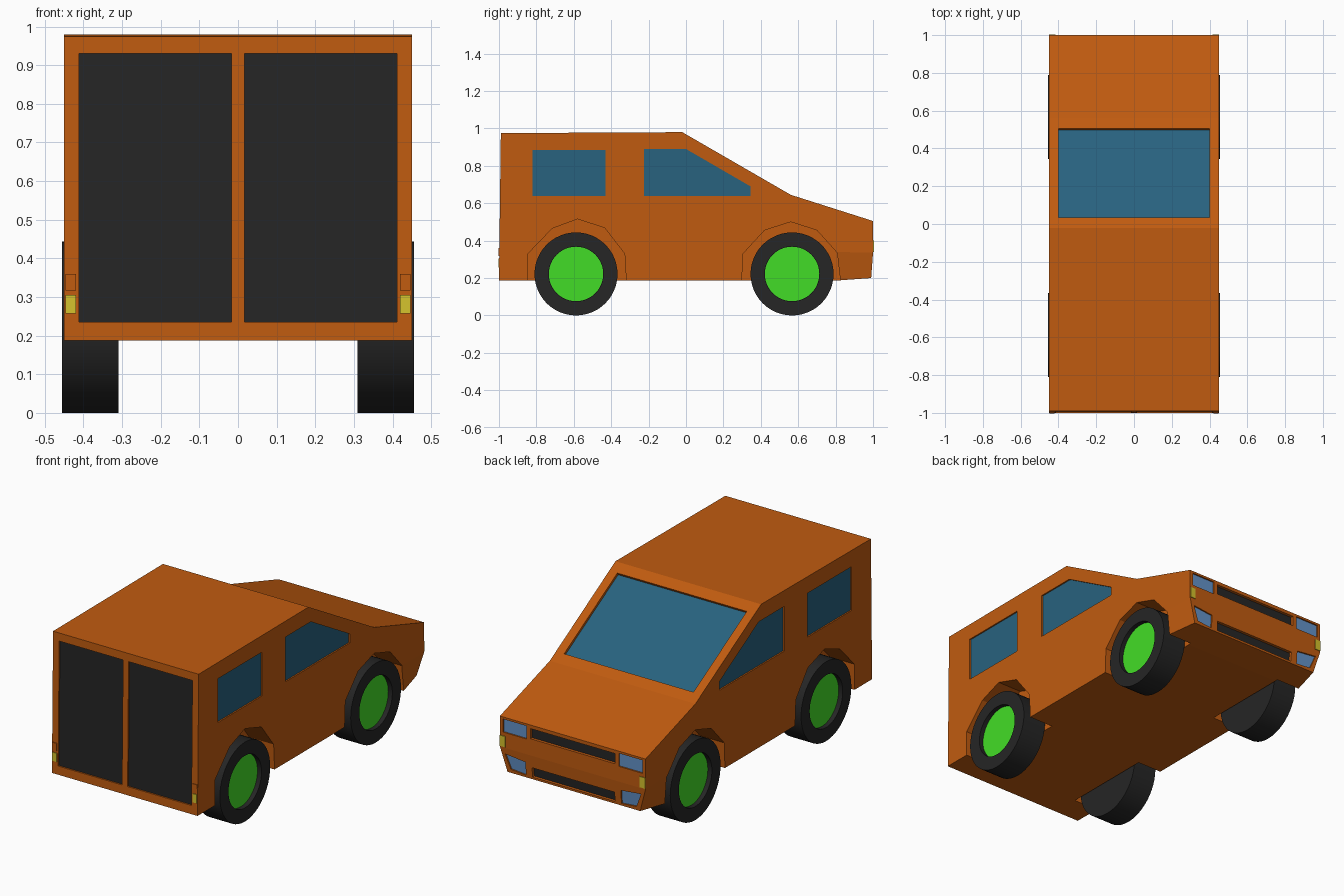
import bpy, bmesh, math
from mathutils import Vector

if "Cube" in bpy.data.objects:
    bpy.data.objects.remove(bpy.data.objects["Cube"])


def material(name, rgb):
    m = bpy.data.materials.new(name)
    m.diffuse_color = (*rgb, 1)
    m.use_nodes = True
    m.node_tree.nodes["Principled BSDF"].inputs["Base Color"].default_value = m.diffuse_color
    return m


ORANGE = material("body orange", (0.53, 0.105, 0.005))
DARK = material("rubber and trim black", (0.019, 0.019, 0.019))
GLASS = material("window blue", (0.021, 0.122, 0.21))
GREEN = material("hub green", (0.055, 0.72, 0.02))
LAMP = material("headlight blue", (0.127, 0.29, 0.58))
YELLOW = material("marker yellow", (0.66, 0.54, 0.026))


def finish(bm, name, mat, recalc=True):
    if recalc:
        bmesh.ops.recalc_face_normals(bm, faces=bm.faces)
    me = bpy.data.meshes.new(name)
    bm.to_mesh(me)
    bm.free()
    me.materials.append(mat)
    ob = bpy.data.objects.new(name, me)
    bpy.context.collection.objects.link(ob)
    return ob


def prism(bm, pts, vec):
    """Closed prism from a polygon swept along vec."""
    a = [bm.verts.new(p) for p in pts]
    b = [bm.verts.new(Vector(p) + Vector(vec)) for p in pts]
    bm.faces.new(a)
    bm.faces.new(b[::-1])
    for i in range(len(a)):
        j = (i + 1) % len(a)
        bm.faces.new((a[i], b[i], b[j], a[j]))


def flip(pts):
    return [(-x, y, z) for x, y, z in pts]


cut = bmesh.new()


def panel(name, pts, out, mat, depth=0.012):
    """Recess cut into the body, with a coloured sheet on its floor."""
    out = Vector(out).normalized()
    prism(cut, [Vector(p) + out * 0.03 for p in pts], -out * (0.03 + depth))
    bm = bmesh.new()
    f = bm.faces.new([bm.verts.new(Vector(p) - out * (depth - 0.002)) for p in pts])
    f.normal_update()
    if f.normal.dot(out) < 0:
        f.normal_flip()
    finish(bm, name, mat, False)


def rect(x0, x1, z0, z1, y):
    return [(x, y(z), z) for x, z in ((x0, z0), (x1, z0), (x1, z1), (x0, z1))]


def rear_y(z):
    return -1 + 0.01 * (z - 0.19) / 0.785


def nose_y(z):
    return 1 - 0.01 * max(0, 0.335 - z) / 0.135


# Body shell: side outline as (x, y, z), tucked in at the lower nose
outline = [(0.45, -1, 0.187), (0.45, -0.99, 0.975), (0.45, -0.02, 0.98),
           (0.45, 0.56, 0.645), (0.45, 1, 0.505), (0.45, 1, 0.335),
           (0.41, 0.99, 0.2), (0.45, 0.81, 0.187)]
bm = bmesh.new()
sides = []
for pts in (outline, flip(outline)):
    v = [bm.verts.new(p) for p in pts]
    kink = bm.verts.new((pts[0][0], 0.79, 0.34))
    bm.faces.new(v[:6] + [kink, v[7]])
    bm.faces.new((kink, v[5], v[6], v[7]))
    sides.append(v)
for i in range(8):
    j = (i + 1) % 8
    bm.faces.new((sides[0][i], sides[0][j], sides[1][j], sides[1][i]))
body = finish(bm, "body", ORANGE)

# Faceted wheel arches
arches = ([(-0.845, 0.1), (-0.845, 0.33), (-0.715, 0.465), (-0.58, 0.515),
           (-0.435, 0.468), (-0.328, 0.33), (-0.315, 0.1)],
          [(0.295, 0.1), (0.305, 0.33), (0.42, 0.455), (0.56, 0.5),
           (0.70, 0.455), (0.808, 0.335), (0.835, 0.1)])
for arch in arches:
    for s in (1, -1):
        prism(cut, [(s * 0.3, y, z) for y, z in arch], (s * 0.3, 0, 0))

# Windscreen
slope = 0.335 / 0.58
panel("windscreen", [(x, y, 0.98 - slope * (y + 0.02)) for x, y in
                     ((-0.4, 0.035), (0.4, 0.035), (0.4, 0.505), (-0.4, 0.505))],
      (0, slope, 1), GLASS, 0.016)

# Parts mirrored left and right
front_win = [(-0.225, 0.64), (-0.225, 0.89), (0, 0.89), (0.345, 0.69), (0.345, 0.64)]
rear_win = [(-0.82, 0.64), (-0.82, 0.885), (-0.43, 0.885), (-0.43, 0.64)]
low_lamp = [(0.42, 0.3), (0.295, 0.287), (0.295, 0.212), (0.388, 0.22)]
for s, tag in ((1, "right"), (-1, "left")):
    side = (lambda p: p) if s > 0 else flip
    for name, w in (("front_window_", front_win), ("rear_window_", rear_win)):
        panel(name + tag, side([(0.45, y, z) for y, z in w]), (s, 0, 0), GLASS, 0.01)
    panel("rear_door_panel_" + tag, side(rect(0.017, 0.412, 0.235, 0.93, rear_y)),
          (0, -1, 0), DARK, 0.01)
    panel("headlight_" + tag, side(rect(0.285, 0.432, 0.42, 0.493, nose_y)),
          (0, 1, 0), LAMP, 0.01)
    panel("lower_light_" + tag, side([(x, nose_y(z), z) for x, z in low_lamp]),
          (0, 1, 0), LAMP, 0.01)
    # Small plates: front marker, tail markers
    for name, pts, d, mat in (
            ("front_marker_", rect(0.415, 0.449, 0.34, 0.4, nose_y), 0.004, YELLOW),
            ("tail_marker_", rect(0.42, 0.447, 0.257, 0.305, rear_y), -0.004, YELLOW),
            ("tail_reflector_", rect(0.42, 0.447, 0.317, 0.36, rear_y), -0.004, ORANGE)):
        bm = bmesh.new()
        prism(bm, side(pts), (0, d, 0))
        finish(bm, name + tag, mat)

# Grilles
panel("upper_grille", rect(-0.262, 0.262, 0.428, 0.485, nose_y), (0, 1, 0), DARK, 0.018)
panel("lower_grille", rect(-0.255, 0.255, 0.212, 0.266, nose_y), (0, 1, 0), DARK, 0.018)

# Cut the arches and recesses out of the body
cutter = finish(cut, "recess_cutter", ORANGE)
cutter.hide_render = True
mod = body.modifiers.new("recesses", 'BOOLEAN')
mod.object = cutter
mod.operation = 'DIFFERENCE'
mod.solver = 'EXACT'
bpy.context.view_layer.objects.active = body
bpy.ops.object.modifier_apply(modifier=mod.name)
bpy.data.objects.remove(cutter)


# Wheels: lathed tyre with a recessed hub disc
def lathe(name, profile, s, y, mat, n=48):
    bm = bmesh.new()
    rings = [[bm.verts.new((s * x, y + r * math.cos(a), 0.222 + r * math.sin(a)))
              for a in (2 * math.pi * k / n for k in range(n))] for x, r in profile]
    for a, b in zip(rings, rings[1:]):
        for k in range(n):
            m = (k + 1) % n
            bm.faces.new((a[k], a[m], b[m], b[k]))
    bm.faces.new(rings[0])
    bm.faces.new(rings[-1])
    ob = finish(bm, name, mat)
    bpy.ops.object.select_all(action='DESELECT')
    ob.select_set(True)
    bpy.context.view_layer.objects.active = ob
    bpy.ops.object.shade_smooth_by_angle(angle=math.radians(30))


for s, tag in ((1, "right"), (-1, "left")):
    for y, end in ((-0.588, "rear_"), (0.567, "front_")):
        lathe("tyre_" + end + tag, [(0.31, 0.222), (0.455, 0.222), (0.455, 0.146),
                                    (0.425, 0.146)], s, y, DARK)
        lathe("hub_" + end + tag, [(0.42, 0.1455), (0.43, 0.1455)], s, y, GREEN)
